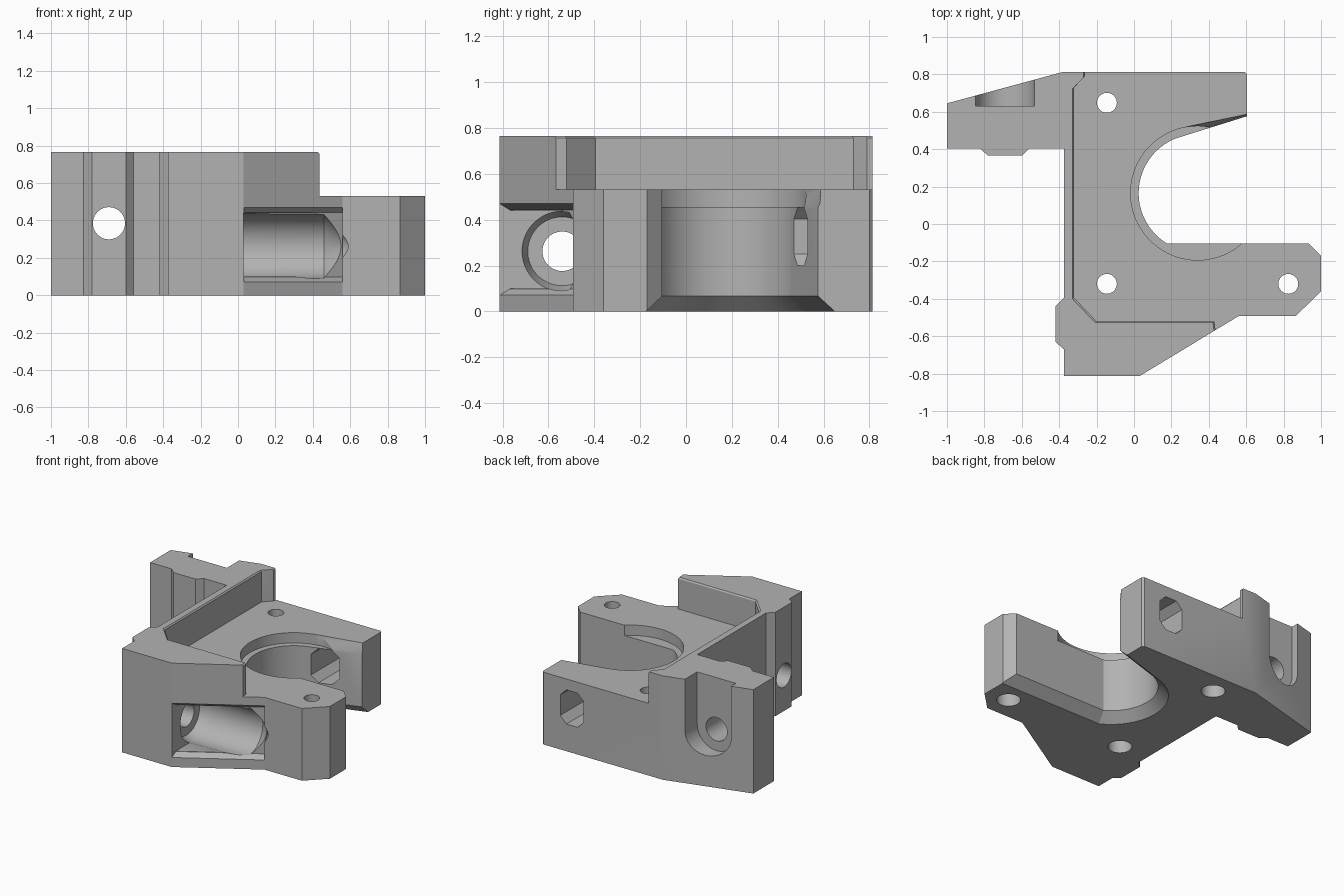
import bpy, bmesh
from math import cos, sin, asin, radians, pi

cube = bpy.data.objects.get("Cube")
if cube:
    bpy.data.objects.remove(cube, do_unlink=True)

grey = bpy.data.materials.new("plain grey")
grey.use_nodes = True
grey.diffuse_color = (0.45, 0.45, 0.45, 1)
grey.node_tree.nodes["Principled BSDF"].inputs["Base Color"].default_value = grey.diffuse_color

# Maps (profile u, profile v, depth w) to world for each extrusion axis
AXES = {"x": lambda u, v, w: (w, u, v),
        "y": lambda u, v, w: (u, w, v),
        "z": lambda u, v, w: (u, v, w)}


def loft(name, layers, axis="z"):
    """Solid through a stack of (depth, profile) layers."""
    bm = bmesh.new()
    rings = [[bm.verts.new(AXES[axis](u, v, w)) for u, v in prof] for w, prof in layers]
    for a, b in zip(rings, rings[1:]):
        for i in range(len(a)):
            j = (i + 1) % len(a)
            bm.faces.new((a[i], a[j], b[j], b[i]))
    bm.faces.new(rings[0])
    bm.faces.new(rings[-1])
    bmesh.ops.recalc_face_normals(bm, faces=bm.faces)
    mesh = bpy.data.meshes.new(name)
    bm.to_mesh(mesh)
    bm.free()
    mesh.materials.append(grey)
    ob = bpy.data.objects.new(name, mesh)
    bpy.context.collection.objects.link(ob)
    return ob


def prism(name, prof, lo, hi, axis="z"):
    return loft(name, [(lo, prof), (hi, prof)], axis)


def circle(u, v, r, n=48):
    return [(u + r * cos(2 * pi * i / n), v + r * sin(2 * pi * i / n)) for i in range(n)]


def rect(u0, v0, u1, v1):
    return [(u0, v0), (u1, v0), (u1, v1), (u0, v1)]


def bore_profile(d):
    """Open-sided bore between the two arms, grown by d."""
    r = 0.315 + d
    start = -pi - asin((-0.27 - d) / r)
    end = radians(112) - 2 * pi
    pts = [(1.2, -0.105 - d)]
    for i in range(41):
        a = start + (end - start) * i / 40
        pts.append((0.34 + r * cos(a), 0.165 + r * sin(a)))
    pts.append((1.2, 0.762 + 1.047 * d))
    return pts


# Main body outline: rear ear, locating ribs, sloped front, two arms
body = prism("bracket_body", [
    (-1, 0.405), (-0.825, 0.405), (-0.78, 0.365), (-0.6, 0.365), (-0.56, 0.405),
    (-0.375, 0.405), (-0.375, -0.395), (-0.42, -0.44), (-0.42, -0.63),
    (-0.375, -0.67), (-0.375, -0.813), (0.03, -0.813), (0.56, -0.492),
    (0.865, -0.492), (1, -0.36), (1, -0.17), (0.93, -0.1), (0.605, 0.3),
    (0.605, 0.8), (0.592, 0.813), (-0.38, 0.813), (-1, 0.645)], 0, 0.765)

cutters = []

# Lowered deck inside the thin raised wall, with an eased rim
deck = [(-0.32, -0.395), (-0.2, -0.52), (0.43, -0.52), (0.44, -0.6), (1.2, -0.6),
        (1.2, 1), (-0.262, 1), (-0.262, 0.79), (-0.32, 0.73)]
rim = [(x - 0.012, y - 0.01) for x, y in deck]
cutters.append(loft("deck_cut", [(0.532, deck), (0.755, deck), (0.77, rim)]))

# Bore with bottom chamfer, and the shallow seat at its top
cutters.append(loft("bore_cut", [(-0.01, bore_profile(0.08)), (0.066, bore_profile(0)),
                                 (0.9, bore_profile(0))]))
cutters.append(prism("seat_cut", circle(0.34, 0.165, 0.358, 80), 0.456, 0.6))
cutters.append(loft("arm_relief_cut", [
    (0.452, [(0.3, 0.3), (0.7, 0.3), (0.7, 0.604), (0.222, 0.454)]),
    (0.54, [(0.3, 0.3), (0.7, 0.3), (0.7, 0.607), (0.25, 0.514)])]))

# Screw holes with head recesses from below
for i, (x, y) in enumerate([(-0.145, 0.648), (-0.145, -0.32), (0.825, -0.32)]):
    cutters.append(loft(f"screw_cut_{i}", [(-0.1, circle(x, y, 0.08)), (0.16, circle(x, y, 0.08)),
                                           (0.161, circle(x, y, 0.053)), (0.9, circle(x, y, 0.053))]))

# Ear: bolt hole and U-shaped slot open at the top
cutters.append(prism("ear_hole_cut", circle(-0.69, 0.385, 0.086), 0.2, 1, "y"))
u_slot = [(-0.69 + 0.158 * cos(pi + pi * i / 24), 0.385 + 0.158 * sin(pi + pi * i / 24))
          for i in range(25)]
u_slot += [(-0.532, 0.9), (-0.848, 0.9)]
cutters.append(prism("ear_slot_cut", u_slot, 0.63, 1, "y"))

# Front pocket: cross hole, round channel with pointed end, chamfered mouth
cy, cz = -0.54, 0.262
cutters.append(prism("cross_hole_cut", circle(cy, cz, 0.086), -0.6, 0.2, "x"))
cutters.append(loft("channel_cut", [(-0.04, circle(cy, cz, 0.15)), (0.028, circle(cy, cz, 0.175)),
                                    (0.46, circle(cy, cz, 0.172)), (0.63, circle(cy, cz, 0.01))], "x"))
cutters.append(prism("pocket_cut", rect(0.03, -1, 0.455, cy + 0.003), 0.1, 0.44))


def mouth(d):
    return [(0.031, -1), (0.56, -1), (0.56, -0.493 + d), (0.031, -0.813 + d)]


cutters.append(loft("mouth_cut", [(0.07, mouth(0)), (0.098, mouth(0.045)),
                                  (0.442, mouth(0.045)), (0.47, mouth(0))]))

# Eight-sided window through the rear arm
c = 0.05
x0, x1, z0, z1 = 0.265, 0.455, 0.2, 0.452
window = [(x0 + c, z0), (x1 - c, z0), (x1, z0 + c), (x1, z1 - c),
          (x1 - c, z1), (x0 + c, z1), (x0, z1 - c), (x0, z0 + c)]
cutters.append(prism("window_cut", window, 0.4, 1, "y"))

# Carve the body and discard the cutters
bpy.ops.object.select_all(action="DESELECT")
bpy.context.view_layer.objects.active = body
body.select_set(True)
for cutter in cutters:
    cutter.hide_render = True
    mod = body.modifiers.new(cutter.name, "BOOLEAN")
    mod.operation = "DIFFERENCE"
    mod.solver = "EXACT"
    mod.object = cutter
    bpy.ops.object.modifier_apply(modifier=mod.name)
    bpy.data.objects.remove(cutter, do_unlink=True)

bpy.ops.object.shade_smooth_by_angle(angle=radians(20))
